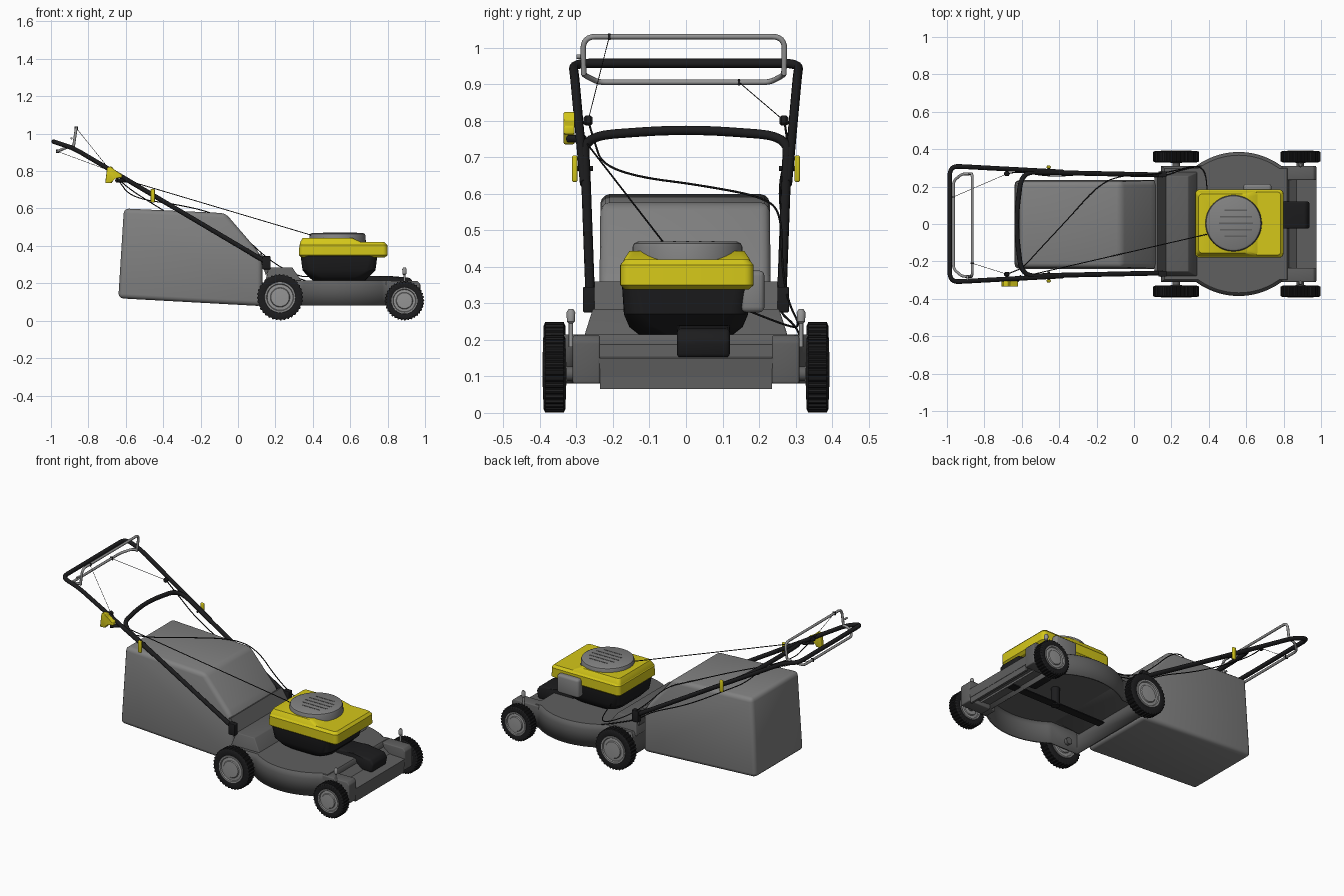
import bpy, bmesh, math
from mathutils import Vector

if "Cube" in bpy.data.objects:
    bpy.data.objects.remove(bpy.data.objects["Cube"])


def material(name, r, g, b):
    m = bpy.data.materials.new(name)
    m.diffuse_color = (r, g, b, 1)
    m.use_nodes = True
    m.node_tree.nodes["Principled BSDF"].inputs["Base Color"].default_value = m.diffuse_color
    return m


BLACK = material("black", .012, .012, .013)
DECK = material("dark grey", .115, .115, .115)
GREY = material("mid grey", .22, .22, .22)
METAL = material("light metal", .30, .30, .30)
YELLOW = material("yellow", .66, .57, .01)


def finish(name, bm, mat, angle=35):
    bmesh.ops.recalc_face_normals(bm, faces=bm.faces)
    me = bpy.data.meshes.new(name)
    bm.to_mesh(me)
    bm.free()
    me.materials.append(mat)
    me.shade_smooth()
    me.set_sharp_from_angle(angle=math.radians(angle))
    ob = bpy.data.objects.new(name, me)
    bpy.context.collection.objects.link(ob)
    return ob


def skin(name, rings, mat, start=True, end=True):
    """Join rings of equal point count into a surface."""
    bm = bmesh.new()
    vs = [[bm.verts.new(p) for p in r] for r in rings]
    n = len(rings[0])
    for a, b in zip(vs, vs[1:]):
        for i in range(n):
            j = (i + 1) % n
            bm.faces.new((a[i], a[j], b[j], b[i]))
    if start:
        bm.faces.new(vs[0])
    if end:
        bm.faces.new(vs[-1])
    return finish(name, bm, mat)


def prism(name, profile, y0, y1, mat, bevel=0, inset_top=0):
    """Extrude an (x, z) profile along y, optionally narrowing it upwards."""
    zs = [p[1] for p in profile]
    lo, hi = min(zs), max(zs)
    bm = bmesh.new()
    rings = []
    for y, s in ((y0, 1), (y1, -1)):
        rings.append([bm.verts.new((x, y + s * inset_top * (z - lo) / (hi - lo), z)) for x, z in profile])
    n = len(profile)
    for i in range(n):
        j = (i + 1) % n
        bm.faces.new((rings[0][i], rings[0][j], rings[1][j], rings[1][i]))
    bm.faces.new(rings[0])
    bm.faces.new(rings[1])
    if bevel:
        bmesh.ops.bevel(bm, geom=bm.edges[:], offset=bevel, segments=3, profile=.5, affect='EDGES', clamp_overlap=True)
    return finish(name, bm, mat)


def box(name, x0, x1, y0, y1, z0, z1, mat, bevel=0):
    return prism(name, [(x0, z0), (x1, z0), (x1, z1), (x0, z1)], y0, y1, mat, bevel)


def rounded(z, x0, x1, y0, y1, r):
    """Horizontal rounded-rectangle ring."""
    pts = []
    for k, (cx, cy) in enumerate(((x1 - r, y1 - r), (x0 + r, y1 - r), (x0 + r, y0 + r), (x1 - r, y0 + r))):
        for i in range(7):
            a = math.pi / 2 * (k + i / 6)
            pts.append((cx + r * math.cos(a), cy + r * math.sin(a), z))
    return pts


def lathe(name, profile, c, mat, axis='Y', n=48, tread=0, caps=True):
    """Spin (offset, radius, treaded) points around an axis through c."""
    rings = []
    for off, r, t in profile:
        ring = []
        for i in range(n):
            a = 2 * math.pi * i / n
            q = r - (tread if t and i % 4 > 1 else 0)
            u, v = q * math.cos(a), q * math.sin(a)
            d = (u, off, v) if axis == 'Y' else (u, v, off)
            ring.append(tuple(Vector(c) + Vector(d)))
        rings.append(ring)
    return skin(name, rings, mat, caps, caps)


def tube(name, pts, r, mat, fillet=0, smooth=False):
    """Round tube through points: filleted corners, or a smooth spline."""
    pts = [Vector(p) for p in pts]
    path = [pts[0]]
    for a, b, c in zip(pts, pts[1:], pts[2:]):
        if not fillet:
            path.append(b)
            continue
        f = min(fillet, (a - b).length * .48, (c - b).length * .48)
        p, q = b + (a - b).normalized() * f, b + (c - b).normalized() * f
        path += [p.lerp(b, t).lerp(b.lerp(q, t), t) for t in (0, .17, .33, .5, .67, .83, 1)]
    path.append(pts[-1])
    cu = bpy.data.curves.new(name, 'CURVE')
    cu.dimensions = '3D'
    cu.bevel_depth = r
    cu.bevel_resolution = 1 if r < .005 else 3
    cu.use_fill_caps = True
    sp = cu.splines.new('NURBS' if smooth else 'POLY')
    sp.points.add(len(path) - 1)
    for p, v in zip(sp.points, path):
        p.co = (*v, 1)
    if smooth:
        sp.order_u, sp.use_endpoint_u, sp.resolution_u = 3, True, 6
    tmp = bpy.data.objects.new(name + "_curve", cu)
    bpy.context.collection.objects.link(tmp)
    bpy.context.view_layer.update()
    bm = bmesh.new()
    bm.from_mesh(tmp.to_mesh())
    tmp.to_mesh_clear()
    bpy.data.objects.remove(tmp)
    return finish(name, bm, mat, 50)


# deck shell: round body with square rear and front, open underneath
CX, R = .56, .385
half = math.asin(.31 / R)
lower = [(CX + R * math.cos(a), R * math.sin(a))
         for a in [-math.pi + half + (math.pi - 2 * half) * i / 24 for i in range(25)]]
outline = [(.145, -.31)] + lower + [(.83, -.31)]
outline += [(x, -y) for x, y in reversed(outline)]
deck = skin("deck", [[(CX + (x - CX) * s, y * s, z) for x, y in outline]
                     for z, s in ((.08, 1), (.185, 1), (.205, .985), (.215, .955))], DECK, start=False)
mod = deck.modifiers.new("wall", 'SOLIDIFY')
mod.thickness = .012
# deck front: trough between two raised ends
prism("front_trough", [(.79, .11), (.97, .10), (.975, .15), (.87, .155), (.80, .21), (.79, .20)], -.25, .25, DECK)
box("front_flap", .955, .968, -.235, .235, .066, .11, DECK)
for s, side in ((-1, "right"), (1, "left")):
    ys = sorted((s * .235, s * .31))
    prism("front_end_" + side, [(.79, .08), (.975, .08), (.975, .195), (.96, .212), (.79, .212)], *ys, DECK, .006)
# rear housing and flap over the chute
prism("rear_housing", [(.14, .19), (.165, .285), (.29, .285), (.345, .205)], -.285, .285, DECK, .005, .03)
prism("rear_flap", [(.15, .24), (.17, .285), (.125, .36), (.11, .355)], -.25, .25, DECK)
# blade under the deck
box("blade", .23, .89, -.025, .025, .10, .106, BLACK)
lathe("blade_shaft", [(.095, .025, 0), (.22, .025, 0)], (CX, 0, 0), BLACK, 'Z', 16)

# grass bag
prism("grass_bag", [(-.64, .12), (.13, .078), (.13, .33), (.105, .375), (-.067, .575), (-.61, .60)],
      -.24, .235, GREY, .025, .006)

# engine
skin("engine_body", [rounded(.215, .40, .68, -.13, .13, .08), rounded(.235, .375, .70, -.155, .155, .07),
                     rounded(.27, .345, .735, -.17, .17, .05), rounded(.345, .335, .745, -.175, .175, .04)], BLACK)
skin("engine_cover", [rounded(.338, .34, .785, -.168, .172, .02), rounded(.35, .326, .80, -.18, .185, .025),
                      rounded(.405, .328, .798, -.18, .185, .025), rounded(.42, .342, .784, -.167, .172, .02)], YELLOW)
skin("engine_cover_step", [rounded(.40, .33, .67, -.175, .18, .02), rounded(.42, .333, .66, -.17, .175, .02),
                           rounded(.443, .345, .61, -.155, .16, .02)], YELLOW)
lathe("engine_cap", [(.41, .152, 0), (.455, .15, 0), (.464, .146, 0), (.469, .136, 0)], (.532, .004, 0), GREY, 'Z')
for i in range(5):
    y, w = -.066 + .035 * i, (.06, .085, .09, .085, .06)[i]
    box("cap_vent", .545 - w, .545 + w, y - .004, y + .004, .466, .4705, DECK)
box("muffler", .585, .735, .15, .215, .275, .39, GREY, .015)
prism("air_intake", [(.68, .16), (.93, .15), (.94, .20), (.92, .23), (.80, .24), (.68, .24)], -.025, .12, BLACK, .012)

# wheels with tread, hubs, axles
for s, side in ((-1, "right"), (1, "left")):
    for end, x, r in (("rear", .225, .125), ("front", .89, .107)):
        w, c = .06, (x, s * .36, r)
        lathe(f"{end}_tyre_{side}", [(-.46 * w, .64 * r, 0), (-.5 * w, .7 * r, 0), (-.5 * w, .9 * r, 0),
              (-.42 * w, .99 * r, 1), (.42 * w, .99 * r, 1), (.5 * w, .9 * r, 0), (.5 * w, .7 * r, 0),
              (.46 * w, .64 * r, 0)], c, BLACK, n=144, tread=.005, caps=False)
        hub = [(.44 * w, .67 * r, 0), (.53 * w, .65 * r, 0), (.53 * w, .58 * r, 0), (.42 * w, .55 * r, 0),
               (.44 * w, .42 * r, 0), (.53 * w, .39 * r, 0), (.55 * w, .15 * r, 0)]
        lathe(f"{end}_hub_{side}", [(-o, q, t) for o, q, t in reversed(hub)] + hub, c, METAL)
        lathe(f"{end}_axle_{side}", [(-.08, .02, 0), (.0, .02, 0)] if s > 0 else [(0, .02, 0), (.08, .02, 0)],
              c, DECK, n=16)
    # height lever beside the front wheel
    lathe("height_lever_" + side, [(.18, .006, 0), (.245, .006, 0), (.25, .011, 0), (.275, .012, 0), (.285, .006, 0)],
          (.89, s * .315, 0), METAL, 'Z', 16)
tube("front_rod", [(.89, -.33, .107), (.89, .33, .107)], .008, METAL)


def on_bar(x, y):
    """Point on the sloping handle line."""
    return (x, y, .32 + (.14 - x) * .591)


# handle: lower arch, upper loop
tube("lower_handle", [on_bar(.15, -.262), on_bar(-.45, -.275), on_bar(-.60, -.28), on_bar(-.635, 0),
                      on_bar(-.60, .28), on_bar(-.45, .275), on_bar(.15, .262)], .013, BLACK, .13)
tube("upper_handle", [on_bar(-.38, -.278), on_bar(-.88, -.305), (-.985, -.31, .957), (-.985, .31, .957),
                      on_bar(-.88, .305), on_bar(-.38, .278)], .0125, BLACK, .05)
for s, side in ((-1, "right"), (1, "left")):
    box("handle_bracket_" + side, .13, .175, *sorted((s * .25, s * .282)), .275, .345, BLACK, .004)
    box("clamp_knob_" + side, -.467, -.445, *sorted((s * .297, s * .312)), .632, .705, YELLOW, .005)
    tube("clamp_bolt_" + side, [(-.456, s * .255, .669), (-.456, s * .30, .669)], .007, BLACK)
    lathe("cable_guide_" + side, [(-.012, .009, 0), (-.006, .014, 0), (.006, .014, 0), (.012, .009, 0)],
          (-.68, s * .268, .80), BLACK, n=16)

# control bars
tube("upper_control_bar", [(-.88, -.28, .925), (-.865, -.282, 1.03), (-.865, .27, 1.03), (-.88, .268, .925)],
     .0075, METAL, .035)
tube("lower_control_bar", [(-.88, -.28, .935), (-.92, -.28, .925), (-.965, -.24, .905), (-.965, .23, .905),
                           (-.92, .268, .925), (-.88, .268, .935)], .0075, METAL, .02)
tube("control_pivot", [(-.89, -.30, .975), (-.89, -.275, .975)], .006, METAL)
for y, x, z in ((-.21, -.865, 1.03), (.145, -.965, .905)):
    box("cord_clip", x - .009, x + .009, y - .003, y + .003, z - .009, z + .009, BLACK)
    tube("control_cord", [(x, y, z), (-.68, math.copysign(.268, y), .80)], .0012, BLACK)

# throttle / pull grip
prism("throttle_grip", [(-.71, .735), (-.675, .735), (-.66, .765), (-.62, .762), (-.62, .785), (-.66, .80),
                        (-.675, .825), (-.70, .82)], -.335, -.305, YELLOW, .005)
tube("grip_stem", [(-.65, -.32, .75), (-.60, -.28, .75)], .011, BLACK)

# cables
tube("starter_rope", [(-.61, -.285, .755), (.39, -.055, .458)], .0025, BLACK)
tube("cross_cable", [(-.68, -.268, .80), (-.63, -.25, .74), (-.59, -.23, .68), (-.50, -.13, .645), (-.35, .03, .625),
                     (-.18, .22, .59), (-.05, .262, .54), (.08, .262, .40), (.20, .28, .30), (.33, .315, .235),
                     (.39, .28, .235), (.39, .17, .28)], .003, BLACK, smooth=True)
tube("side_cable", [(-.68, .268, .80), (-.62, .285, .73), (-.45, .25, .62), (-.2, .272, .47), (.05, .265, .36),
                    (.15, .25, .28), (.28, .30, .24), (.36, .31, .215)], .003, BLACK, smooth=True)
